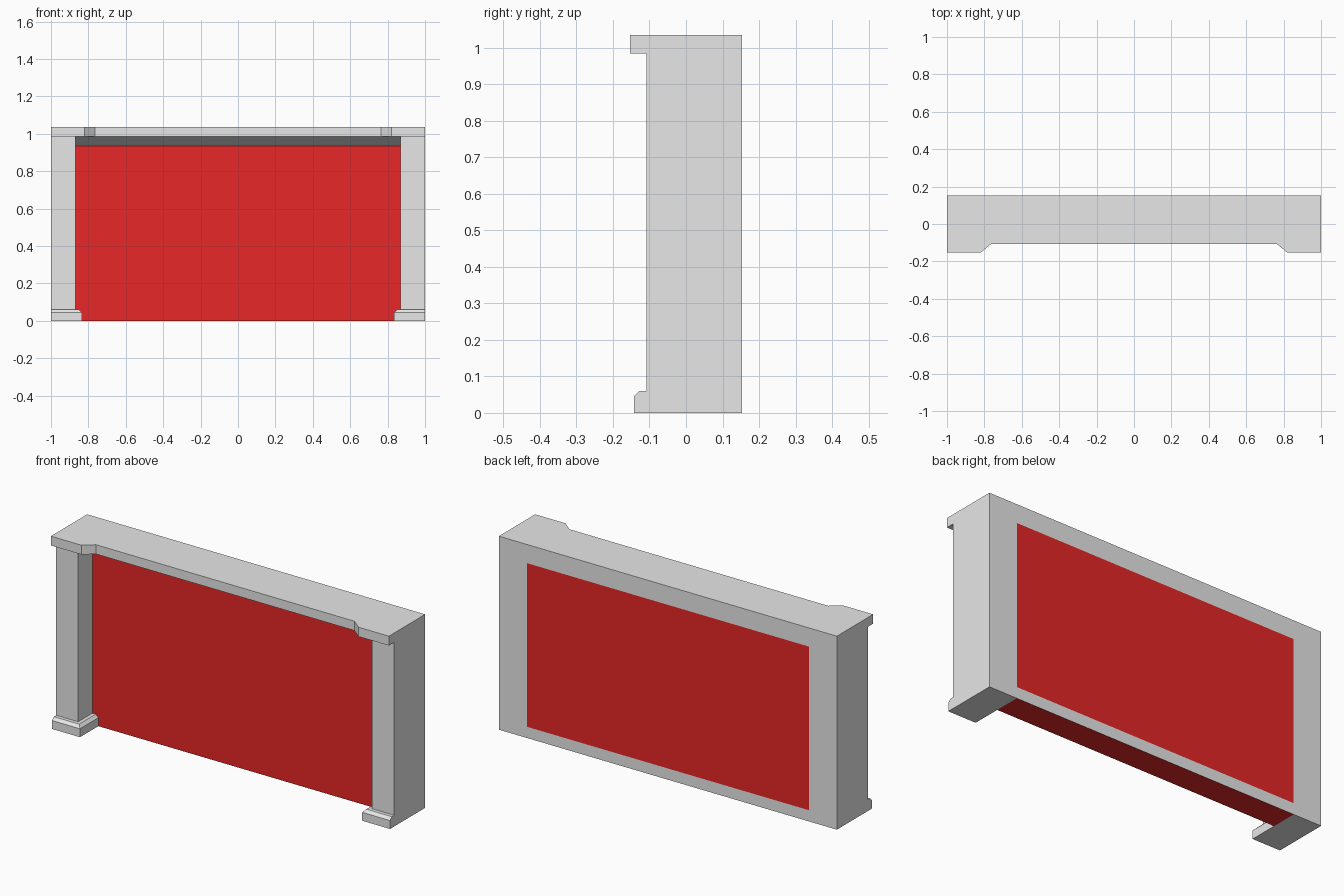
import bpy
import bmesh

cube = bpy.data.objects.get("Cube")
if cube:
    bpy.data.objects.remove(cube, do_unlink=True)


def make_material(name, rgb):
    mat = bpy.data.materials.new(name)
    mat.use_nodes = True
    mat.diffuse_color = (*rgb, 1)
    mat.node_tree.nodes["Principled BSDF"].inputs["Base Color"].default_value = (*rgb, 1)
    return mat


GREY = make_material("pale grey", (0.8, 0.8, 0.8))
RED = make_material("red", (0.8, 0.02, 0.02))

# Shared dimensions
BACK, WALL_Y, COLUMN_Y = 0.153, 0.012, -0.108
INNER, PLINTH_X, HALF = 0.87, 0.835, 1.0
PLINTH_Z, WALL_TOP, CAP_Z, TOP = 0.06, 0.935, 0.985, 1.035


def loft(name, rings, materials, mirror=False):
    """Solid skinned through rings that have equal point counts."""
    bm = bmesh.new()
    loops = [[bm.verts.new(p) for p in ring] for ring in rings]
    n = len(loops[0])
    for low, high in zip(loops, loops[1:]):
        for i in range(n):
            j = (i + 1) % n
            bm.faces.new((low[i], low[j], high[j], high[i]))
    bm.faces.new(loops[0][::-1])
    bm.faces.new(loops[-1])
    bmesh.ops.recalc_face_normals(bm, faces=bm.faces)
    mesh = bpy.data.meshes.new(name)
    bm.to_mesh(mesh)
    bm.free()
    for mat in materials:
        mesh.materials.append(mat)
    obj = bpy.data.objects.new(name, mesh)
    bpy.context.collection.objects.link(obj)
    if mirror:
        obj.modifiers.new("Mirror", "MIRROR")
    return obj


def rect(x0, x1, y0, y1, z):
    return [(x0, y0, z), (x1, y0, z), (x1, y1, z), (x0, y1, z)]


# Side columns
loft("columns", [rect(INNER, HALF, COLUMN_Y, BACK, z) for z in (0, CAP_Z)], [GREY], True)

# Plinths with a chamfer on the front and inner edges
front, bevel = -0.143, 0.015
loft("plinths", [
    rect(PLINTH_X, HALF, front, WALL_Y + bevel, 0),
    rect(PLINTH_X, HALF, front, WALL_Y + bevel, PLINTH_Z - bevel),
    rect(PLINTH_X + bevel, HALF, front + bevel, WALL_Y + bevel, PLINTH_Z),
], [GREY], True)

# Lintel with a sloping underside
profile = [(WALL_Y, WALL_TOP), (COLUMN_Y, CAP_Z), (BACK, CAP_Z), (BACK, WALL_TOP)]
loft("lintel", [[(x, y, z) for y, z in profile] for x in (-INNER, INNER)], [GREY])

# Cap slab stepping forward over the columns
half_outline = [(0.765, COLUMN_Y), (0.82, -BACK), (HALF, -BACK), (HALF, BACK)]
outline = half_outline + [(-x, y) for x, y in reversed(half_outline)]
loft("cap", [[(x, y, z) for x, y in outline] for z in (CAP_Z, TOP)], [GREY])

# Red wall, cut so that its back carries a grey border
wall = loft("wall", [rect(-INNER, INNER, WALL_Y, BACK, z) for z in (0, WALL_TOP)], [RED, GREY])
bm = bmesh.new()
bm.from_mesh(wall.data)
cuts = [((PLINTH_X, 0, 0), (1, 0, 0)), ((-PLINTH_X, 0, 0), (1, 0, 0)), ((0, 0, PLINTH_Z), (0, 0, 1))]
for point, normal in cuts:
    bmesh.ops.bisect_plane(bm, geom=bm.verts[:] + bm.edges[:] + bm.faces[:],
                           plane_co=point, plane_no=normal)
bm.normal_update()
for face in bm.faces:
    c, n = face.calc_center_median(), face.normal
    outside = abs(c.x) > PLINTH_X
    border = n.y > 0.5 and (outside or c.z < PLINTH_Z)
    face.material_index = int(border or (n.z < -0.5 and outside))
bm.to_mesh(wall.data)
bm.free()
